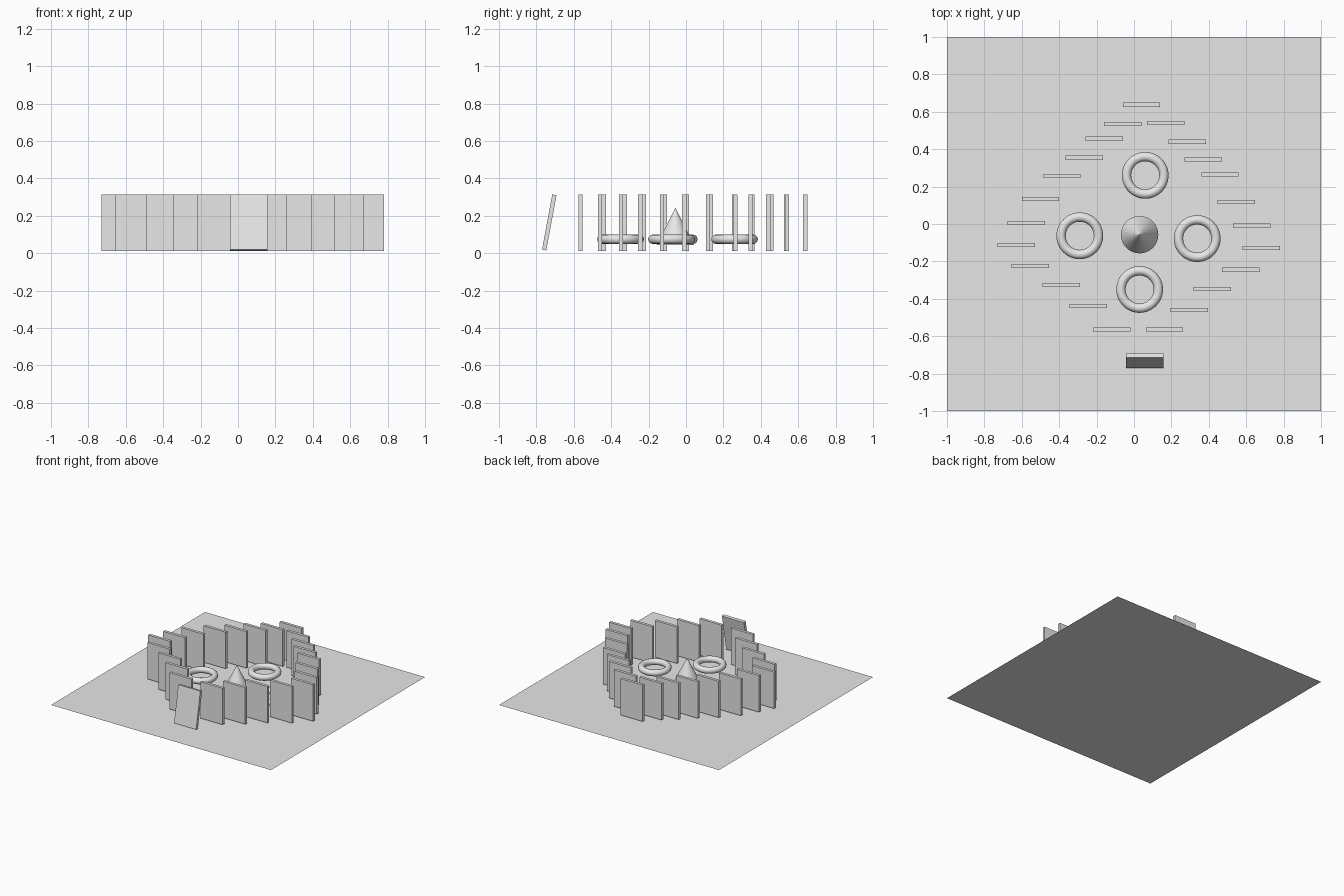
import bpy, math

if "Cube" in bpy.data.objects:
    bpy.data.objects.remove(bpy.data.objects["Cube"])

grey = bpy.data.materials.new("light grey")
grey.diffuse_color = (0.8, 0.8, 0.8, 1)
grey.use_nodes = True
grey.node_tree.nodes["Principled BSDF"].inputs["Base Color"].default_value = grey.diffuse_color


def finish(name, smooth=False):
    ob = bpy.context.object
    ob.name = name
    ob.data.materials.append(grey)
    if smooth:
        bpy.ops.object.shade_smooth_by_angle(angle=math.radians(35))
    return ob


def slab(name, x, y, z=0.163, tilt=0.0):
    bpy.ops.mesh.primitive_cube_add(size=1, location=(x, y, z))
    ob = finish(name)
    ob.scale = (0.2, 0.023, 0.3)
    ob.rotation_euler.x = tilt


# Ground sheet
bpy.ops.mesh.primitive_plane_add(size=2)
finish("floor")

# Ring of standing slabs
left = [(-0.06, 0.535), (-0.16, 0.455), (-0.265, 0.355), (-0.385, 0.257),
        (-0.50, 0.134), (-0.575, 0.005), (-0.63, -0.112), (-0.555, -0.225),
        (-0.388, -0.326), (-0.245, -0.438), (-0.12, -0.564)]
right = [(0.17, 0.54), (0.285, 0.44), (0.37, 0.345), (0.46, 0.265),
         (0.547, 0.118), (0.63, -0.01), (0.68, -0.128), (0.57, -0.245),
         (0.418, -0.347), (0.296, -0.46), (0.163, -0.564)]
slab("back_slab", 0.04, 0.637)
for i, (x, y) in enumerate(left):
    slab(f"left_slab_{i + 1}", x, y)
for i, (x, y) in enumerate(right):
    slab(f"right_slab_{i + 1}", x, y)

# Front slab tipping into the ring
slab("tipping_slab", 0.058, -0.731, 0.165, -math.radians(10.5))

# Four floating rings
rings = {"back_ring": (0.06, 0.26), "left_ring": (-0.29, -0.063),
         "right_ring": (0.338, -0.078), "front_ring": (0.03, -0.35)}
for name, (x, y) in rings.items():
    bpy.ops.mesh.primitive_torus_add(location=(x, y, 0.075), major_radius=0.1,
                                     minor_radius=0.025, major_segments=48,
                                     minor_segments=12)
    finish(name, True)

# Central cone
bpy.ops.mesh.primitive_cone_add(vertices=32, radius1=0.1, radius2=0, depth=0.2,
                                location=(0.03, -0.057, 0.144))
finish("cone")
